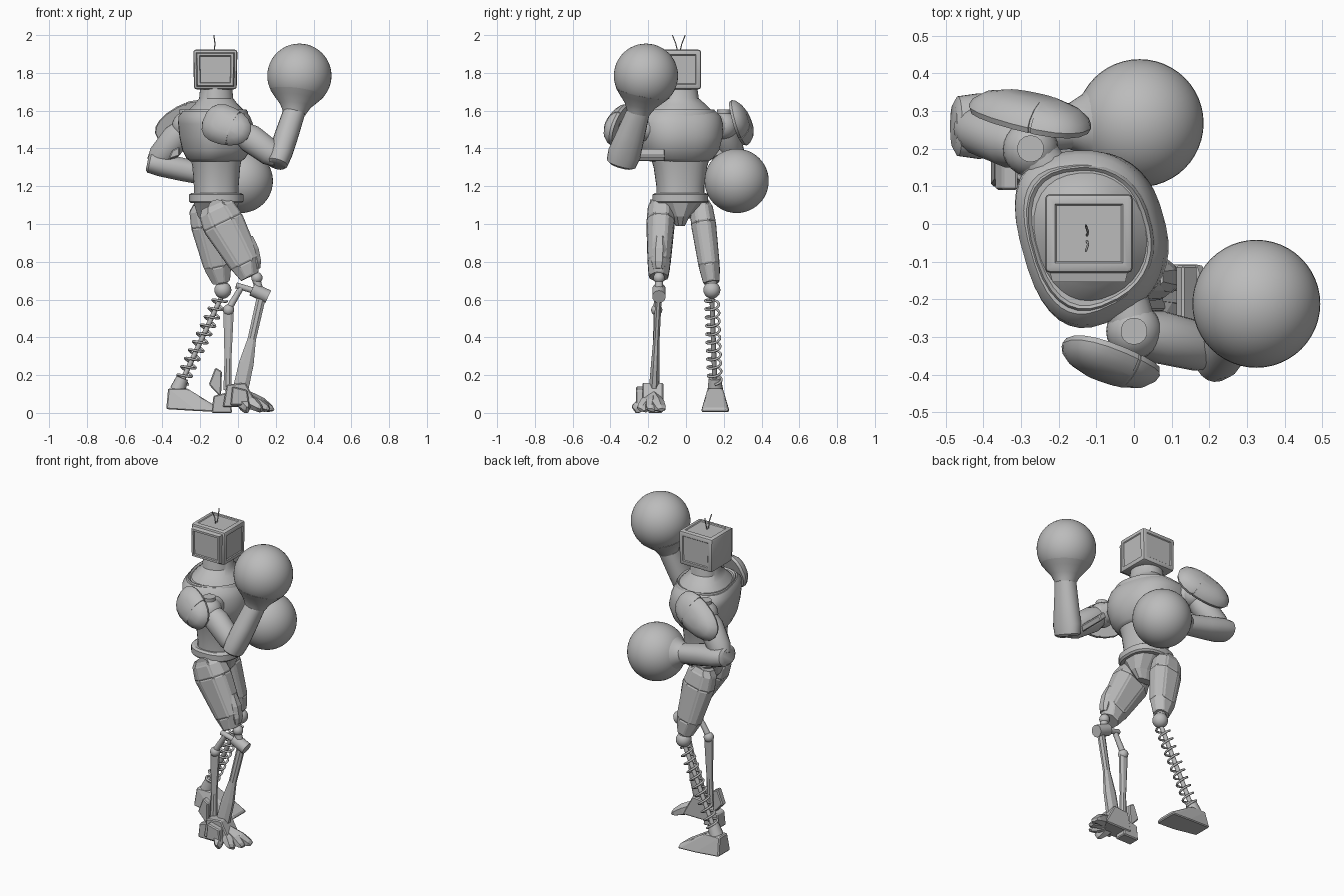
import bpy, bmesh, math
from mathutils import Vector as V

cube = bpy.data.objects.get("Cube")
if cube:
    bpy.data.objects.remove(cube)

grey = bpy.data.materials.new("plain_grey")
grey.use_nodes = True
grey.diffuse_color = (0.5, 0.5, 0.5, 1)
grey.node_tree.nodes["Principled BSDF"].inputs["Base Color"].default_value = (0.5, 0.5, 0.5, 1)


def finish(name, bm, angle=35):
    bmesh.ops.recalc_face_normals(bm, faces=bm.faces)
    me = bpy.data.meshes.new(name)
    bm.to_mesh(me)
    bm.free()
    me.materials.append(grey)
    if angle:
        me.shade_smooth()
        me.set_sharp_from_angle(angle=math.radians(angle))
    ob = bpy.data.objects.new(name, me)
    bpy.context.collection.objects.link(ob)
    return ob


def spow(c, p):
    return math.copysign(abs(c) ** p, c)


def limb(name, p0, p1, prof, side=(1, 0, 0), n=20, p=1.0, angle=35, panel=0, cut=None, taper=0):
    """Loft between two points; prof rows are (t, half width, half depth, shift)."""
    p0, p1 = V(p0), V(p1)
    d = (p1 - p0).normalized()
    u = V(side)
    u = (u - d * u.dot(d)).normalized()
    v = d.cross(u)
    bm = bmesh.new()
    rings = []
    for t, a, b, *s in prof:
        c = p0.lerp(p1, t) + u * (s[0] if s else 0)
        ring = []
        for i in range(n):
            w = 2 * math.pi * (i + 0.5) / n
            x, y = spow(math.cos(w), p), spow(math.sin(w), p)
            ring.append(bm.verts.new(c + u * a * x + v * b * y * (1 - taper * x)))
        rings.append(ring)
    walls = []
    for r, q in zip(rings, rings[1:]):
        for i in range(n):
            j = (i + 1) % n
            walls.append(bm.faces.new((r[i], r[j], q[j], q[i])))
    bm.faces.new(rings[0])
    bm.faces.new(rings[-1])
    bmesh.ops.recalc_face_normals(bm, faces=bm.faces)
    if panel:
        big = [f for f in walls if f.calc_area() > 0.004]
        bmesh.ops.inset_individual(bm, faces=big, thickness=0.012, depth=panel)
    if cut:
        res = bmesh.ops.bisect_plane(bm, geom=bm.verts[:] + bm.edges[:] + bm.faces[:],
                                     plane_co=cut[0], plane_no=cut[1], clear_outer=True)
        bmesh.ops.holes_fill(bm, edges=[e for e in res["geom_cut"] if isinstance(e, bmesh.types.BMEdge)])
    return finish(name, bm, angle)


def rod(name, p0, p1, r, r2=None, n=14, side=(0.1, 1, 0)):
    r2 = r2 or r
    return limb(name, p0, p1, [(0, r, r), (1, r2, r2)], side, n)


def ball(name, c, r, seg=24):
    bm = bmesh.new()
    bmesh.ops.create_uvsphere(bm, u_segments=seg, v_segments=seg // 2, radius=r)
    bmesh.ops.translate(bm, verts=bm.verts, vec=c)
    return finish(name, bm, 60)


def block(name, pts, bevel=0.006):
    bm = bmesh.new()
    for q in pts:
        bm.verts.new(q)
    bmesh.ops.convex_hull(bm, input=bm.verts)
    bmesh.ops.dissolve_limit(bm, angle_limit=0.02, verts=bm.verts, edges=bm.edges)
    ob = finish(name, bm, 0)
    m = ob.modifiers.new("bevel", "BEVEL")
    m.width, m.segments = bevel, 1
    return ob


def wire(name, pts, r):
    cu = bpy.data.curves.new(name, "CURVE")
    cu.dimensions, cu.bevel_depth, cu.bevel_resolution = "3D", r, 2
    sp = cu.splines.new("POLY")
    sp.points.add(len(pts) - 1)
    for k, q in zip(sp.points, pts):
        k.co = (*q, 1)
    ob = bpy.data.objects.new(name, cu)
    bpy.context.collection.objects.link(ob)
    me = bpy.data.meshes.new_from_object(ob.evaluated_get(bpy.context.evaluated_depsgraph_get()))
    bpy.data.objects.remove(ob)
    me.materials.clear()
    me.materials.append(grey)
    me.shade_smooth()
    ob = bpy.data.objects.new(name, me)
    bpy.context.collection.objects.link(ob)


# head: bevelled box, raised screen at the front, shallow panels on the sides
bm = bmesh.new()
bmesh.ops.create_cube(bm, size=1)
for q in bm.verts:
    k = 0.234 if q.co.z > 0 else 0.226
    q.co = V((-0.12, -0.025, 1.818)) + V((q.co.x * k, q.co.y * 0.21, q.co.z * 0.21))
bmesh.ops.bevel(bm, geom=bm.edges[:], offset=0.014, segments=2, affect="EDGES", profile=0.5)
bm.normal_update()
for f in [f for f in bm.faces if f.calc_area() > 0.02]:
    f.normal_update()
    if f.normal.y < -0.5:
        bmesh.ops.inset_individual(bm, faces=[f], thickness=0.008, depth=0.024)
        bmesh.ops.inset_individual(bm, faces=[f], thickness=0.018, depth=0)
        bmesh.ops.inset_individual(bm, faces=[f], thickness=0.004, depth=-0.008)
    elif f.normal.x > -0.5 and f.normal.z > -0.5:
        bmesh.ops.inset_individual(bm, faces=[f], thickness=0.018, depth=0)
        bmesh.ops.inset_individual(bm, faces=[f], thickness=0.006, depth=-0.005)
finish("head", bm, 30)
for s in (-1, 1):
    wire("antenna", [(-0.125, -0.038 + s * 0.008, 1.92), (-0.122, -0.038 + s * 0.016, 1.955),
                     (-0.128, -0.038 + s * 0.034, 2.0)], 0.003)

# torso, turned slightly to one side
front = (0.96, 0.27, 0)
A, B = (-0.115, -0.03, 0), (-0.115, -0.03, 1)
limb("neck", A, B, [(1.57, 0.165, 0.185), (1.605, 0.14, 0.165), (1.635, 0.11, 0.135), (1.665, 0.088, 0.1),
                    (1.73, 0.082, 0.09)], front, 32, 0.9, taper=0.08)
limb("collar", A, B, [(1.55, 0.168, 0.2), (1.592, 0.163, 0.193), (1.605, 0.156, 0.185), (1.59, 0.14, 0.17)],
     front, 32, 0.82, 30, taper=0.13)
limb("chest", A, B, [(1.33, 0.125, 0.15), (1.345, 0.145, 0.175), (1.39, 0.17, 0.21, 0.005),
                     (1.46, 0.19, 0.226, 0.01), (1.53, 0.186, 0.232), (1.57, 0.178, 0.222, -0.008),
                     (1.597, 0.155, 0.195, -0.01)], front, 36, 0.78, 40, taper=0.13)
limb("abdomen", A, B, [(1.14, 0.115, 0.125), (1.2, 0.115, 0.125), (1.3, 0.122, 0.14), (1.35, 0.13, 0.155)],
     front, 32, 0.85)
limb("belt", A, B, [(1.11, 0.135, 0.14), (1.12, 0.145, 0.148), (1.155, 0.145, 0.148), (1.165, 0.13, 0.135)],
     (1, 0, 0), 28, 0.8, 30)
limb("pelvis", A, B, [(0.99, 0.06, 0.025), (1.04, 0.1, 0.05), (1.12, 0.125, 0.125)], (1, 0, 0), 12, 0.8, 0)

# thighs with long raised panels
limb("right_thigh", (-0.14, -0.13, 1.13), (0.06, -0.145, 0.72),
     [(0.06, 0.075, 0.06), (0.12, 0.1, 0.07), (0.3, 0.115, 0.075), (0.84, 0.085, 0.06, 0.012),
      (1, 0.052, 0.05)], (1, 0, 0), 8, 0.8, 0, 0.004)
limb("right_knee_guard", (0.05, -0.14, 0.93), (0.095, -0.145, 0.76),
     [(0, 0.03, 0.03), (0.4, 0.045, 0.042), (0.8, 0.04, 0.04), (1, 0.025, 0.03)], (1, 0, 0), 8, 0.8, 0)
limb("left_thigh", (-0.185, 0.075, 1.13), (-0.088, 0.135, 0.69),
     [(0.04, 0.06, 0.05), (0.1, 0.085, 0.06), (0.3, 0.096, 0.066), (0.8, 0.075, 0.055),
      (1, 0.045, 0.042)], (1, 0, 0), 8, 0.8, 0, 0.004)
for y, x in ((-0.13, -0.11), (0.06, -0.16)):
    rod("hip_joint", (x, y - 0.06, 1.08), (x, y + 0.06, 1.08), 0.05, side=(1, 0, 0))

# left lower leg: coil spring on a rod, with a wedge foot
knee, ankle = V((-0.085, 0.137, 0.62)), V((-0.305, 0.153, 0.15))
ball("left_knee", (-0.08, 0.137, 0.65), 0.045)
rod("left_knee_neck", (-0.09, 0.135, 0.72), (-0.08, 0.137, 0.65), 0.03)
rod("left_shin_rod", knee, ankle, 0.013)
d = (ankle - knee).normalized()
e = d.cross(V((0, 1, 0))).normalized()
f = d.cross(e)
coil = []
for i in range(181):
    w = i / 180 * 2 * math.pi * 10
    coil.append(knee.lerp(ankle, 0.03 + 0.94 * i / 180) + (e * math.cos(w) + f * math.sin(w)) * 0.036)
wire("left_shin_spring", coil, 0.0065)
rod("left_ankle", (-0.295, 0.152, 0.185), (-0.32, 0.155, 0.12), 0.032, 0.042)
block("left_foot", [(-0.38, 0.1, 0.02), (-0.38, 0.22, 0.02), (-0.37, 0.115, 0.13), (-0.37, 0.195, 0.13),
                    (-0.27, 0.115, 0.13), (-0.27, 0.195, 0.13), (-0.1, 0.08, 0.005), (-0.1, 0.23, 0.005),
                    (-0.1, 0.1, 0.025), (-0.1, 0.21, 0.025), (-0.22, 0.08, 0.01), (-0.22, 0.23, 0.01)])

# right lower leg: two struts and a linkage, with a clawed foot
ball("right_knee", (0.1, -0.143, 0.715), 0.03)
rod("right_knee_stem", (0.09, -0.143, 0.73), (0.115, -0.143, 0.64), 0.022)
rod("right_knee_hub", (0.075, -0.143, 0.655), (0.16, -0.143, 0.615), 0.036)
rod("right_link_bar", (-0.01, -0.15, 0.675), (0.09, -0.145, 0.645), 0.016)
rod("right_link", (0.015, -0.15, 0.66), (-0.05, -0.155, 0.55), 0.015, 0.018)
ball("right_link_joint", (-0.05, -0.155, 0.545), 0.03, 16)
limb("right_rear_strut", (-0.05, -0.155, 0.54), (-0.055, -0.165, 0.12),
     [(0, 0.03, 0.018), (0.6, 0.02, 0.016), (1, 0.024, 0.02)], n=8, angle=0)
limb("right_front_strut", (0.125, -0.145, 0.62), (0.01, -0.17, 0.11),
     [(0, 0.026, 0.018), (0.45, 0.024, 0.018), (0.7, 0.042, 0.024), (1, 0.045, 0.03)], n=8, angle=0)
block("right_foot", [(x, y, z) for x, z in ((-0.08, 0.03), (-0.06, 0.15), (0.04, 0.16), (0.11, 0.03))
                     for y in (-0.23, -0.12)])
for x, y in ((0.185, -0.13), (0.165, -0.185), (0.125, -0.24), (0.05, -0.275)):
    limb("right_toe", (0.3 * x - 0.01, -0.175, 0.085), (x, y, 0.016),
         [(0, 0.034, 0.035), (0.55, 0.038, 0.036), (0.88, 0.032, 0.022), (1, 0.022, 0.009)],
         (0.3, -1, 0), 6, 0.9, 0)
block("right_heel", [(x, y, z) for x, z in ((-0.14, 0), (-0.13, 0.09), (-0.05, 0.11), (-0.03, 0.0))
                     for y in (-0.2, -0.125)])
block("right_heel_spur", [(x, y, z) for x, z in ((-0.155, 0.15), (-0.12, 0.24), (-0.085, 0.22), (-0.09, 0.08))
                          for y in (-0.18, -0.14)])
block("right_foot_side", [(x, y, z) for x, z in ((-0.04, 0.04), (-0.03, 0.14), (0.05, 0.12), (0.06, 0.04))
                          for y in (-0.265, -0.205)])


# arms: shoulder joint, upper arm, forearm, round glove
def arm(side, chest, shoulder, elbow, wrist, hand, wide):
    rod(side + "_shoulder_axle", chest, shoulder, 0.06, 0.065)
    ball(side + "_shoulder", shoulder, 0.074)
    s = V(shoulder)
    rod(side + "_shoulder_cap", s, s + V((0, 0, 0.085)), 0.036, side=(1, 0, 0))
    limb(side + "_upper_arm", shoulder, elbow, [(0.1, 0.06, 0.06), (0.3, 0.07, 0.076), (0.8, 0.066, 0.07),
                                                (1, 0.05, 0.05)], wide)
    limb(side + "_forearm", elbow, wrist, [(-0.14, 0.06, 0.045), (-0.1, 0.08, 0.056), (0.1, 0.088, 0.062),
                                           (0.5, 0.075, 0.062), (1, 0.06, 0.058)], wide, 20, 0.9)
    h = V(hand)
    limb(side + "_glove_cuff", wrist, h, [(-0.08, 0.06, 0.06), (0, 0.067, 0.067), (0.15, 0.083, 0.083),
                                          (0.35, 0.118, 0.118), (0.5, 0.143, 0.143)], wide, 32, 1, 50)
    ball(side + "_glove", h, 0.17, 48)


arm("right", (-0.03, -0.17, 1.5), (0.0, -0.285, 1.5), (0.215, -0.335, 1.345),
    (0.3, -0.25, 1.6), (0.325, -0.212, 1.785), (0, 1, 0.3))
arm("left", (-0.2, 0.1, 1.52), (-0.275, 0.2, 1.52), (-0.44, 0.26, 1.32),
    (-0.16, 0.26, 1.26), (0.015, 0.268, 1.228), (0, 1, 0))
block("right_elbow_hinge", [(x, y, z) for x, z in ((0.11, 1.37), (0.13, 1.4), (0.17, 1.36), (0.15, 1.33))
                            for y in (-0.3, -0.11)])
block("left_elbow_hinge", [(x, y, z) for x, z in ((-0.37, 1.34), (-0.35, 1.39), (-0.31, 1.41), (-0.31, 1.36))
                           for y in (0.09, 0.24)])


# shoulder guards: thin domed plates along the upper arms, split by a narrow groove
def guard(name, inner, normal, a, b, side, split):
    i, o, n = V(inner), V(inner) + V(normal).normalized() * 0.075, V(side).normalized()
    for k, s in ((-1, 1), (1, 1), (0, 0.95)):
        prof = [(t, a * s * x, b * s * y) for t, x, y in
                ((0, 0.96, 0.96), (0.2, 1, 1), (0.45, 0.95, 0.92), (0.75, 0.78, 0.7), (0.97, 0.45, 0.4))]
        limb(name, i, o, prof, side, 18, 0.85, 35, 0,
             (i + n * (split - 0.004 * k), n * k) if k else None, 0.15)


guard("right_shoulder_guard", (-0.055, -0.345, 1.515), (-0.27, -0.93, 0.25), 0.138, 0.105, (0.9, -0.27, -0.35), 0.04)
guard("left_shoulder_guard", (-0.28, 0.27, 1.525), (0.12, 0.95, 0.25), 0.172, 0.105, (-0.9, 0.15, -0.4), -0.05)
